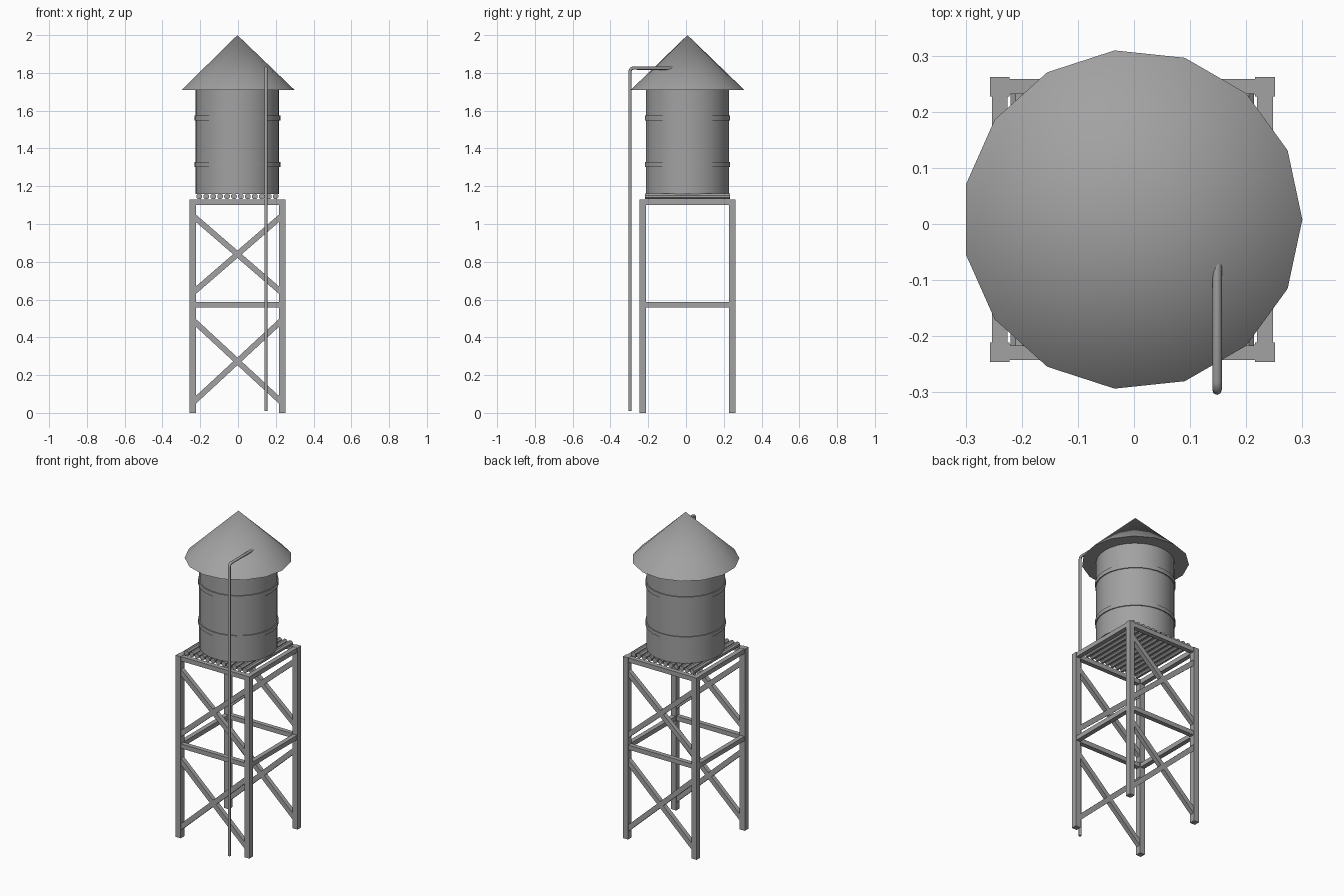
import bpy
import bmesh
import math
from mathutils import Matrix, Vector

if "Cube" in bpy.data.objects:
    bpy.data.objects.remove(bpy.data.objects["Cube"], do_unlink=True)

CX, CY = -0.003, 0.008      # tower axis
HALF = 0.254                # outer half width of the frame
LEG = 0.035
BEAM = 0.028
TOP = 1.13

grey = bpy.data.materials.new("weathered_grey")
grey.use_nodes = True
colour = (0.36, 0.36, 0.36, 1)
grey.diffuse_color = colour
grey.node_tree.nodes["Principled BSDF"].inputs["Base Color"].default_value = colour


def finish(name, bm, smooth=False):
    mesh = bpy.data.meshes.new(name)
    bm.to_mesh(mesh)
    bm.free()
    mesh.materials.append(grey)
    obj = bpy.data.objects.new(name, mesh)
    bpy.context.collection.objects.link(obj)
    obj.location = (CX, CY, 0)
    if smooth:
        bpy.ops.object.select_all(action="DESELECT")
        obj.select_set(True)
        bpy.context.view_layer.objects.active = obj
        bpy.ops.object.shade_smooth_by_angle(angle=math.radians(35))
    return obj


def box(name, centre, size, tilt=0):
    bm = bmesh.new()
    matrix = (Matrix.Translation(centre) @ Matrix.Rotation(tilt, 4, "Y")
              @ Matrix.Diagonal((*size, 1)))
    bmesh.ops.create_cube(bm, size=1, matrix=matrix)
    return finish(name, bm)


def drum(name, sides, r1, r2, z1, z2):
    bm = bmesh.new()
    matrix = (Matrix.Translation((0, 0, (z1 + z2) / 2))
              @ Matrix.Rotation(-math.pi / 2, 4, "Z"))
    bmesh.ops.create_cone(bm, cap_ends=True, segments=sides, radius1=r1,
                          radius2=r2, depth=z2 - z1, matrix=matrix)
    return finish(name, bm, True)


def brace(name, y, z_left, z_right):
    reach = HALF - LEG + 0.01
    a, b = Vector((-reach, y, z_left)), Vector((reach, y, z_right))
    d = b - a
    box(name, (a + b) / 2, (d.length, BEAM, 0.03), -math.atan2(d.z, d.x))


# Legs
for sx, side in ((-1, "right"), (1, "left")):
    for sy, end in ((-1, "front"), (1, "back")):
        p = HALF - LEG / 2
        box(f"{end}_{side}_leg", (sx * p, sy * p, TOP / 2), (LEG, LEG, TOP))

# Horizontal beams and crossed braces
mid = HALF - LEG / 2
span = 2 * (HALF - LEG) + 0.02
for s, end, side in ((-1, "front", "right"), (1, "back", "left")):
    for level, z in (("middle", 0.572), ("top", TOP - BEAM / 2 - 0.001)):
        box(f"{end}_{level}_beam", (0, s * mid, z), (span, BEAM, BEAM))
        box(f"{side}_{level}_beam", (s * mid, 0, z), (BEAM, span, BEAM))
    for level, hi, lo in (("upper", 1.038, 0.642), ("lower", 0.485, 0.061)):
        brace(f"{end}_{level}_brace_falling", s * mid, hi, lo)
        brace(f"{end}_{level}_brace_rising", s * mid, lo, hi)

# Platform of round rods
RODS = 12
for i in range(RODS):
    x = -0.202 + 0.404 * i / (RODS - 1)
    bm = bmesh.new()
    matrix = (Matrix.Translation((x, 0, TOP + 0.016))
              @ Matrix.Rotation(math.pi / 2, 4, "X")
              @ Matrix.Rotation(math.pi / 8, 4, "Z"))
    bmesh.ops.create_cone(bm, cap_ends=True, segments=8, radius1=0.016,
                          radius2=0.016, depth=0.45, matrix=matrix)
    finish(f"platform_rod_{i + 1}", bm)

# Tank, hoops and roof
drum("tank", 30, 0.221, 0.221, 1.16, 1.712)
drum("lower_hoop", 30, 0.227, 0.227, 1.303, 1.327)
drum("upper_hoop", 30, 0.227, 0.227, 1.548, 1.575)
drum("roof", 15, 0.303, 0, 1.709, 2.0)

# Filling pipe
curve = bpy.data.curves.new("filling_pipe", "CURVE")
curve.dimensions = "3D"
curve.bevel_depth = 0.0085
curve.bevel_resolution = 2
curve.use_fill_caps = True
path = [(-0.296, 0.01), (-0.296, 1.81), (-0.292, 1.821), (-0.281, 1.825), (-0.06, 1.825)]
spline = curve.splines.new("POLY")
spline.points.add(len(path) - 1)
for point, (y, z) in zip(spline.points, path):
    point.co = (0.148, y, z, 1)
curve.materials.append(grey)
pipe = bpy.data.objects.new("filling_pipe", curve)
bpy.context.collection.objects.link(pipe)
bpy.ops.object.select_all(action="DESELECT")
pipe.select_set(True)
bpy.context.view_layer.objects.active = pipe
bpy.ops.object.convert(target="MESH")
bpy.ops.object.shade_smooth_by_angle(angle=math.radians(50))
